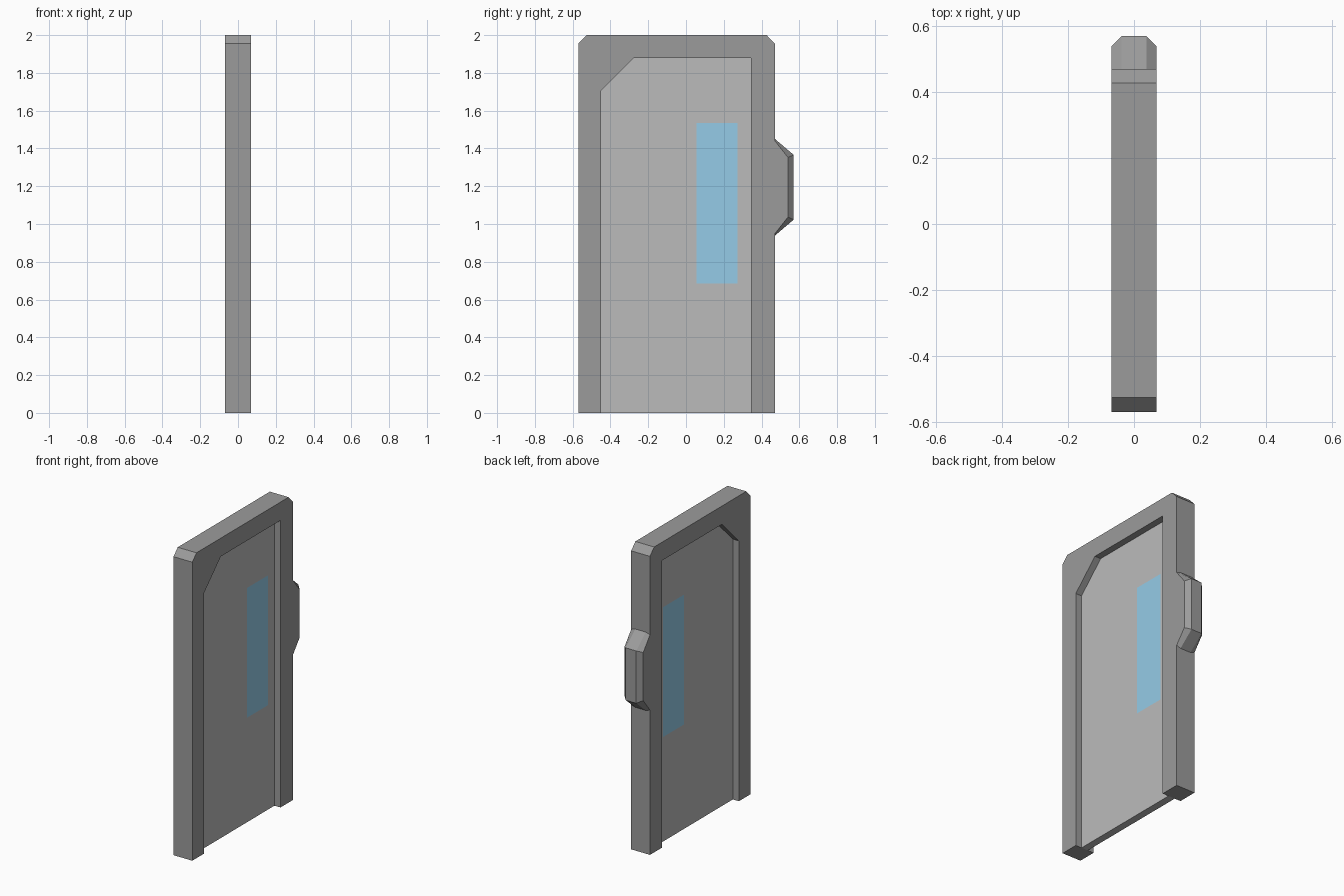
import bpy, bmesh

if "Cube" in bpy.data.objects:
    bpy.data.objects.remove(bpy.data.objects["Cube"])

HALF = 0.068    # half thickness of the frame
PANEL = 0.024   # half thickness of the recessed leaf


def material(name, rgb):
    mat = bpy.data.materials.new(name)
    mat.diffuse_color = (*rgb, 1)
    mat.use_nodes = True
    mat.node_tree.nodes["Principled BSDF"].inputs["Base Color"].default_value = mat.diffuse_color
    return mat


def loft(name, sections, mat, closed=True):
    """Join (x, [(y, z), ...]) sections into a solid with flat end caps."""
    bm = bmesh.new()
    rings = [[bm.verts.new((x, y, z)) for y, z in pts] for x, pts in sections]
    count = len(rings[0])
    for a, b in zip(rings, rings[1:]):
        for i in range(count if closed else count - 1):
            j = (i + 1) % count
            bm.faces.new((a[i], a[j], b[j], b[i]))
    bm.faces.new(rings[0])
    bm.faces.new(rings[-1])
    bmesh.ops.recalc_face_normals(bm, faces=bm.faces)
    mesh = bpy.data.meshes.new(name)
    bm.to_mesh(mesh)
    bm.free()
    mesh.materials.append(mat)
    obj = bpy.data.objects.new(name, mesh)
    bpy.context.collection.objects.link(obj)
    return obj


dark = material("dark_grey", (0.33, 0.33, 0.33))
light = material("light_grey", (0.5, 0.5, 0.5))
blue = material("blue_glass", (0.3, 0.6, 0.8))

# Frame: chamfered outline with the doorway cut out of it
opening = [(-0.45, 0), (-0.45, 1.705), (-0.275, 1.88), (0.343, 1.88), (0.343, 0)]
outline = [(0.47, 0), (0.47, 1.955), (0.427, 2), (-0.527, 2), (-0.57, 1.955), (-0.57, 0)]
frame = opening + outline
loft("door_frame", [(-HALF, frame), (HALF, frame)], dark)

# Recessed leaf filling the opening
loft("door_panel", [(-PANEL, opening), (PANEL, opening)], light)

# Bevelled block on the closing edge
side = [(0.47, 0.948), (0.54, 1.037), (0.54, 1.352), (0.47, 1.441)]
ridge = [(0.47, 0.938), (0.57, 1.023), (0.57, 1.366), (0.47, 1.451)]
loft("lock_block", [(-HALF, side), (-0.038, ridge), (0.038, ridge), (HALF, side)],
     dark, closed=False)

# Window pane on each face of the leaf
for label, sign in (("right", 1), ("left", -1)):
    x = sign * (PANEL + 0.001)
    pane = [(x, 0.055, 0.685), (x, 0.273, 0.685), (x, 0.273, 1.535), (x, 0.055, 1.535)]
    mesh = bpy.data.meshes.new("window_" + label)
    mesh.from_pydata(pane[::sign], [], [(0, 1, 2, 3)])
    mesh.materials.append(blue)
    bpy.context.collection.objects.link(bpy.data.objects.new("window_" + label, mesh))
